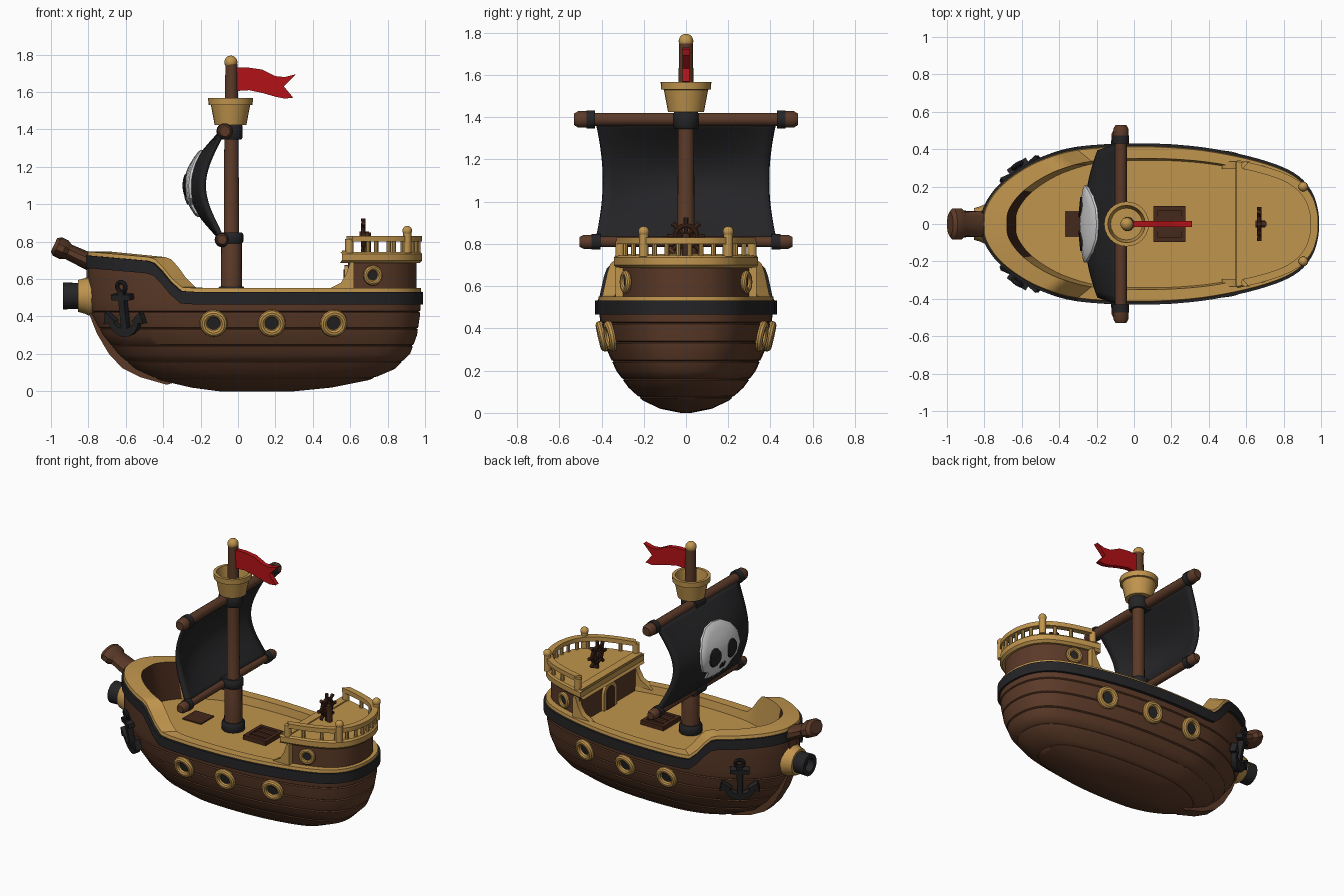
import bpy, bmesh, math
from mathutils import Vector, Matrix

if "Cube" in bpy.data.objects:
    bpy.data.objects.remove(bpy.data.objects["Cube"])

def material(name, *c):
    m = bpy.data.materials.new(name)
    m.diffuse_color = (*c, 1)
    m.use_nodes = True
    m.node_tree.nodes["Principled BSDF"].inputs["Base Color"].default_value = m.diffuse_color
    return m
BROWN = material("hull_brown", .105, .042, .021)
DARK = material("dark_brown", .06, .022, .011)
GOLD = material("golden_wood", .53, .3, .075)
BLACK = material("black", .018, .018, .02)
RED = material("flag_red", .45, .006, .008)
BONE = material("bone_white", .62, .62, .62)

# ---------- helpers ----------
def loft(name, rows, mat, M=Matrix(), loop=True, wrap=False, caps=True):
    n, k = len(rows[0]), len(rows)
    bm = bmesh.new()
    vs = [[bm.verts.new(M @ Vector(p)) for p in r] for r in rows]
    for i in range(k if wrap else k - 1):
        a, b = vs[i], vs[(i + 1) % k]
        for j in range(n if loop else n - 1):
            q = (j + 1) % n
            bm.faces.new((a[j], a[q], b[q], b[j]))
    if caps and loop and not wrap:
        bm.faces.new(vs[0])
        bm.faces.new(vs[-1])
    elif caps and wrap and not loop:
        bm.faces.new([r[0] for r in vs])
        bm.faces.new([r[-1] for r in vs])
    bmesh.ops.remove_doubles(bm, verts=bm.verts, dist=1e-5)
    bmesh.ops.recalc_face_normals(bm, faces=bm.faces)
    me = bpy.data.meshes.new(name)
    bm.to_mesh(me)
    bm.free()
    me.materials.append(mat)
    ob = bpy.data.objects.new(name, me)
    bpy.context.collection.objects.link(ob)
    return ob

def lathe(name, prof, M, mat, n=20, wrap=False):
    circ = [(math.cos(2 * math.pi * j / n), math.sin(2 * math.pi * j / n)) for j in range(n)]
    return loft(name, [[(max(r, 1e-7) * c, max(r, 1e-7) * s, z) for c, s in circ] for r, z in prof],
                mat, M, wrap=wrap, caps=False)

def at(x, y, z, d=(0, 0, 1)):
    return Matrix.Translation((x, y, z)) @ Vector(d).to_track_quat('Z', 'Y').to_matrix().to_4x4()

def rod(name, a, b, r, mat, n=12, M=Matrix(), r2=None):
    a, b = Vector(a), Vector(b)
    L = (b - a).length
    return lathe(name, [(0, 0), (r, 0), (r2 or r, L), (0, L)], M @ at(*a, b - a), mat, n)

def ball(name, x, y, z, r, mat):
    return lathe(name, [(r * math.sin(math.pi * i / 10), -r * math.cos(math.pi * i / 10)) for i in range(11)],
                 at(x, y, z), mat, 16)

def torus(name, R, r, M, mat):
    a = [2 * math.pi * i / 10 for i in range(10)]
    return lathe(name, [(R + r * math.cos(t), r * math.sin(t)) for t in a], M, mat, 28, True)

def prism(name, pts, lo, hi, mat, M=Matrix()):
    return loft(name, [[(p[0], p[1], z) for p in pts] for z in (lo, hi)], mat, M)

def box(name, x0, x1, y0, y1, z0, z1, mat, M=Matrix()):
    return prism(name, [(x0, y0), (x1, y0), (x1, y1), (x0, y1)], z0, z1, mat, M)
SIDE = Matrix.Rotation(math.pi / 2, 4, 'X')      # draws a profile in x-z

# ---------- plan outline and hull levels ----------
P = [(-.8, 0), (-.795, .07), (-.76, .14), (-.7, .21), (-.6, .285), (-.48, .345), (-.3, .395), (0, .413),
     (.3, .4), (.55, .36), (.75, .305), (.87, .245), (.94, .165), (.97, .08), (.978, 0)]
E = [Vector(p) for p in [(P[1][0], -P[1][1])] + P + [(P[-2][0], -P[-2][1])]]
half = []
for i in range(1, len(P)):
    a, b, c, d = E[i - 1:i + 3]
    for t in (0, .25, .5, .75):
        half.append(.5 * (2 * b + (c - a) * t + (2 * a - 5 * b + 4 * c - d) * t * t + (3 * b - a - 3 * c + d) * t ** 3))
half.append(Vector(P[-1]))
outline = half + [Vector((p.x, -p.y)) for p in half[-2:0:-1]]
X0, X1 = -.8, .978

def lerp_table(T, z):
    for a, b in zip(T, T[1:]):
        if z <= b[0]:
            f = max(0, (z - a[0]) / (b[0] - a[0]))
            return [u + (v - u) * f for u, v in zip(a, b)][1:]
    return list(T[-1][1:])
LEVELS = [(0, -.1, .3, .06), (.02, -.25, .5, .3), (.06, -.42, .7, .5), (.12, -.55, .84, .66), (.2, -.64, .92, .8),
          (.3, -.72, .957, .91), (.4, -.775, .972, .97), (.48, X0, X1, 1)]

def ring(xb, xs, w, zf):
    return [(xb + (p.x - X0) / (X1 - X0) * (xs - xb), p.y * w, zf(p.x) if callable(zf) else zf) for p in outline]

def sheer(x):
    t = min(1, max(0, (x + .47) / .19))
    return .54 + (.165 - .09 * (x + .47)) * (1 - t * t * (3 - 2 * t))

def side(x, z, s):
    xb, xs, w = lerp_table(LEVELS, z)
    x0 = X0 + (x - xb) / (xs - xb) * (X1 - X0)
    return Vector((x, s * w * lerp_table([tuple(p) for p in half], x0)[0], z))

def frame(x, z, s, h=.05):                          # matrix: tangent, up, outward
    t = ((side(x + h, z, s) - side(x - h, z, s)) * -s).normalized()
    u = side(x, z + h, s) - side(x, z - h, s)
    n = t.cross(u).normalized()
    u = n.cross(t)
    return Matrix.Translation(side(x, z, s)) @ Matrix((t, u, n)).transposed().to_4x4()

# ---------- hull with plank grooves ----------
rows = []
zs = [(l[0], 0) for l in LEVELS[:-1]] + [(.09, 0), (.25, 0)]
for z in (.075, .16, .245, .335, .425):
    zs += [(z - .005, 0), (z, .012), (z + .005, 0)]
for z, d in sorted(zs):
    xb, xs, w = lerp_table(LEVELS, z)
    rows.append(ring(xb + d * .7, xs - d * .7, w - d * 1.6, z))
rows += [ring(X0, X1, 1, .48), ring(X0, X1, 1, sheer), ring(-.76, .95, .95, sheer), ring(-.76, .95, .95, .46)]
loft("hull", rows, BROWN)
prism("stem", [(-.81, .66), (-.81, .45), (-.755, .31), (-.69, .2), (-.62, .125), (-.52, .075), (-.38, .035),
               (-.3, .06), (-.5, .2), (-.7, .5), (-.72, .66)], -.04, .04, BROWN, SIDE)

# ---------- black band, gold rail cap, deck ----------
def belt(x): return sheer(x) - .075
def belt_top(x): return sheer(x) - .008
loft("black_band", [ring(-.79, .965, .98, belt), ring(-.815, .99, 1.045, belt),
                    ring(-.815, .99, 1.045, belt_top), ring(-.79, .965, .98, belt_top)], BLACK, wrap=True)
cap = loft("rail_cap", [ring(-.805, .98, 1.01, belt_top), ring(-.8, .978, 1.0, lambda x: sheer(x) + .012),
                        ring(-.68, .93, .85, lambda x: sheer(x) + .012), ring(-.63, .92, .82, .49)], GOLD, wrap=True)
cap.data.materials.append(DARK)
for f in cap.data.polygons:                         # dark inner wall at the bow
    if f.center.x < -.57 and f.center.z < .66 and abs(f.normal.z) < .75 and f.normal.x > .3:
        f.material_index = 1
prism("deck", ring(-.7, .95, .9, 0), .465, .5, GOLD)

# ---------- portholes, anchors ----------
def porthole(x, z, s, R, r, inset=0):
    M = frame(x, z, s) @ Matrix.Translation((0, 0, -inset))
    torus("porthole_ring", R, r, M @ Matrix.Translation((0, 0, .008)), GOLD)
    rod("porthole_glass", (0, 0, -.02), (0, 0, .008), R, BLACK, 20, M)
for s in (-1, 1):
    for x in (-.13, .18, .51):
        porthole(x, .365, s, .054, .02)
    porthole(.73, .62, s, .04, .015, .035)
    M = frame(-.6, .45, s, .08) @ Matrix.Translation((0, 0, .022))
    torus("anchor_eye", .026, .012, M @ Matrix.Translation((0, .115, 0)), BLACK)
    box("anchor_shank", -.018, .018, -.13, .095, -.018, .018, BLACK, M)
    box("anchor_stock", -.06, .06, .045, .075, -.02, .02, BLACK, M)
    arc = [math.radians(200 + 14 * i) for i in range(11)]
    prism("anchor_arms", [(.1 * math.cos(a), -.045 + .11 * math.sin(a)) for a in arc]
          + [(.075 * math.cos(a), -.035 + .075 * math.sin(a)) for a in reversed(arc)], -.018, .018, BLACK, M)
    for q in (-1, 1):
        prism("anchor_fluke", [(q * .11, -.02), (q * .125, -.085), (q * .05, -.07)], -.02, .02, BLACK, M)

# ---------- bow cannon and bowsprit ----------
C = at(-.76, 0, .51, (-1, 0, 0))
lathe("cannon_collar", [(.0, 0), (.105, 0), (.105, .04), (.095, .06), (.085, .095), (.0, .095)], C, GOLD, 16)
lathe("cannon_barrel", [(0, .05), (.068, .05), (.072, .175), (.045, .175), (.04, .13), (0, .13)], C, BLACK, 16)
lathe("bowsprit", [(0, 0), (.05, 0), (.042, .19), (.055, .215), (.055, .255), (.04, .275), (0, .275)],
      Matrix.Translation((-.735, 0, .665)) @ Matrix.Rotation(-1.13, 4, 'Y') @ Matrix.Diagonal((1, 1.6, 1, 1)), BROWN, 10)

# ---------- stern cabin, poop deck and railing ----------
def stern(x0, xs, w, z):
    r = ring(X0, xs, w, z)
    return [r[i] for i, p in enumerate(outline) if p.x > x0]
wall = stern(.56, .955, .88, 0)
xw = wall[0][0]
prism("cabin_walls", wall, .49, .7, BROWN)
loft("poop_deck", [stern(.545, xs, w, z) for xs, w, z in
                   ((.97, .91, .685), (.985, .95, .7), (.985, .95, .735), (.975, .93, .745))], GOLD)
box("poop_front_beam", .555, .61, -.325, .325, .7, .752, GOLD)
loft("stern_rail", [stern(.6, xs, w, z) for xs, w, z in
                    ((.985, .95, .8), (.985, .95, .83), (.945, .85, .83), (.945, .85, .8))], GOLD, loop=False, wrap=True)
mid = stern(.6, .965, .9, .74)
for x, y, z in mid[::3]:
    rod("baluster", (x, y, z - .01), (x, y, .81), .012, GOLD, 8)
for s in (-1, 1):
    rod("rail_end_post", (mid[0][0], s * mid[0][1], .74), (mid[0][0], s * mid[0][1], .815), .022, GOLD)
    rod("stern_post", (.905, s * .2, .74), (.905, s * .2, .845), .022, GOLD)
    ball("stern_post_ball", .905, s * .2, .858, .026, GOLD)
    prism("rail_ramp", [(.47, .53), (.5, .555), (.55, .58), (.58, .63), (.6, .69), (.62, .69), (.62, .53)],
          .315 * s - .02, .315 * s + .02, GOLD, SIDE)

# arched door on the cabin front
D = Matrix(((0, 0, -1, xw), (-1, 0, 0, 0), (0, 1, 0, .5), (0, 0, 0, 1)))
def arch(r, h):
    return [(r, 0)] + [(r * math.cos(math.pi * i / 10), h + r * math.sin(math.pi * i / 10)) for i in range(11)] + [(-r, 0)]
prism("door_frame", arch(.07, .105), -.01, .018, GOLD, D)
prism("door", arch(.045, .105), .0, .022, DARK, D)

# steering wheel
rod("wheel_post", (.69, 0, .74), (.69, 0, .85), .02, DARK)
torus("wheel_rim", .052, .012, at(.67, 0, .835, (1, 0, 0)), DARK)
rod("wheel_hub", (.65, 0, .835), (.7, 0, .835), .02, DARK)
for i in range(8):
    a = math.pi * i / 4
    d = Vector((0, math.cos(a), math.sin(a)))
    c = Vector((.67, 0, .835))
    rod("wheel_spoke", c, c + d * .09, .007, DARK, 8, r2=.012)

# ---------- deck hatches ----------
box("fore_hatch", -.37, -.23, -.07, .07, .49, .508, DARK)
box("main_hatch", .105, .275, -.095, .095, .49, .518, DARK)
for s in (-1, 1):
    box("hatch_side", .105, .275, s * .083 - .012, s * .083 + .012, .5, .53, DARK)
    box("hatch_end", .19 + s * .073 - .012, .19 + s * .073 + .012, -.095, .095, .5, .53, DARK)
    box("hatch_slat", .105, .275, s * .027 - .012, s * .027 + .012, .5, .526, DARK)

# ---------- mast, nest, flag ----------
lathe("mast", [(0, .48), (.057, .48), (.055, .8), (.04, .84), (.038, 1.45), (.032, 1.75), (0, 1.75)],
      at(-.035, 0, 0), BROWN)
for nm, r, a, b in (("base", .072, .49, .56), ("lower", .064, .79, .85), ("upper", .06, 1.345, 1.43)):
    lathe("mast_collar_" + nm, [(0, a), (r - .008, a), (r, a + .012), (r, b - .012), (r - .008, b), (0, b)],
          at(-.035, 0, 0), BLACK)
lathe("crows_nest", [(0, 1.425), (.085, 1.425), (.105, 1.53), (.118, 1.532), (.12, 1.568), (.1, 1.568), (.085, 1.47), (0, 1.47)],
      at(-.04, 0, 0), GOLD, 24)
ball("mast_ball", -.038, 0, 1.76, .035, GOLD)
prism("flag", [(-.02, 1.73), (.06, 1.73), (.13, 1.72), (.2, 1.685), (.25, 1.68), (.31, 1.695), (.245, 1.63), (.295, 1.57),
               (.25, 1.565), (.2, 1.575), (.13, 1.595), (.06, 1.61), (-.02, 1.605)], -.016, .016, RED, SIDE)

# ---------- yards and sail ----------
for nm, x, z, L, r in (("upper", -.07, 1.39, .53, .032), ("lower", -.085, .81, .505, .026)):
    k = r + .008
    prof = [(r, 0), (r, L - .07), (k, L - .06), (k, L - .02), (k * .7, L), (0, L)]
    lathe(nm + "_yard", [(a, -b) for a, b in reversed(prof[1:])] + prof, at(x, 0, z, (0, 1, 0)), BROWN, 14)
    for s in (-1, 1):
        rod(nm + "_yard_band", (x, s * (L - .1), z), (x, s * (L - .058), z), k + .004, BLACK, 14)
    rod(nm + "_yard_lash", (x, -.05, z), (x, .05, z), r + .014, BLACK, 14)

def sail_x(y, z):
    u = min(1, abs(y) / .42)
    b = max(0, math.sin(math.pi * min(1, max(0, (z - .81) / .58))))
    return -.082 - b * (.09 + .085 * (1 - u * u))
rows = []
for i in range(21):
    z = .815 + .57 * i / 20
    w = .43 - .04 * math.sin(math.pi * i / 20)
    rows.append([(sail_x(w * j / 10, z), w * j / 10, z) for j in range(-10, 11)])
sail = loft("sail", rows, BLACK, loop=False, caps=False)
m = sail.modifiers.new("thickness", 'SOLIDIFY')
m.thickness, m.offset = .026, 0

# skull plates following the sail curve
def sail_plate(name, pts, cy, cz, off, mat):
    rows = []
    for s, o in ((1e-7, off), (.2, off), (.4, off), (.6, off), (.8, off), (.95, off), (1, off - .006), (1, 0)):
        q = [(cy + s * (y - cy), cz + s * (z - cz)) for y, z in pts]
        rows.append([(sail_x(y, z) - o, y, z) for y, z in q])
    loft(name, rows, mat, caps=False)
def oval(cy, cz, a, b, n=20):
    return [(cy + a * math.cos(2 * math.pi * i / n), cz + b * math.sin(2 * math.pi * i / n)) for i in range(n)]
h = [(0, 1.29), (.08, 1.28), (.15, 1.24), (.195, 1.175), (.207, 1.1), (.18, 1.03), (.12, 1.0), (.11, .95), (.07, .94),
     (.06, .96), (.03, .932), (0, .945)]
sail_plate("skull", h + [(-y, z) for y, z in h[-2:0:-1]], 0, 1.1, .034, BONE)
for s in (-1, 1):
    sail_plate("skull_eye", oval(s * .09, 1.1, .055, .062), s * .09, 1.1, .04, BLACK)
    sail_plate("skull_nostril", oval(s * .014, 1.02, .01, .022, 10), s * .014, 1.02, .04, BLACK)

# ---------- shading ----------
for ob in bpy.context.collection.objects:
    ob.select_set(True)
    bpy.context.view_layer.objects.active = ob
bpy.ops.object.shade_smooth_by_angle(angle=math.radians(35))
